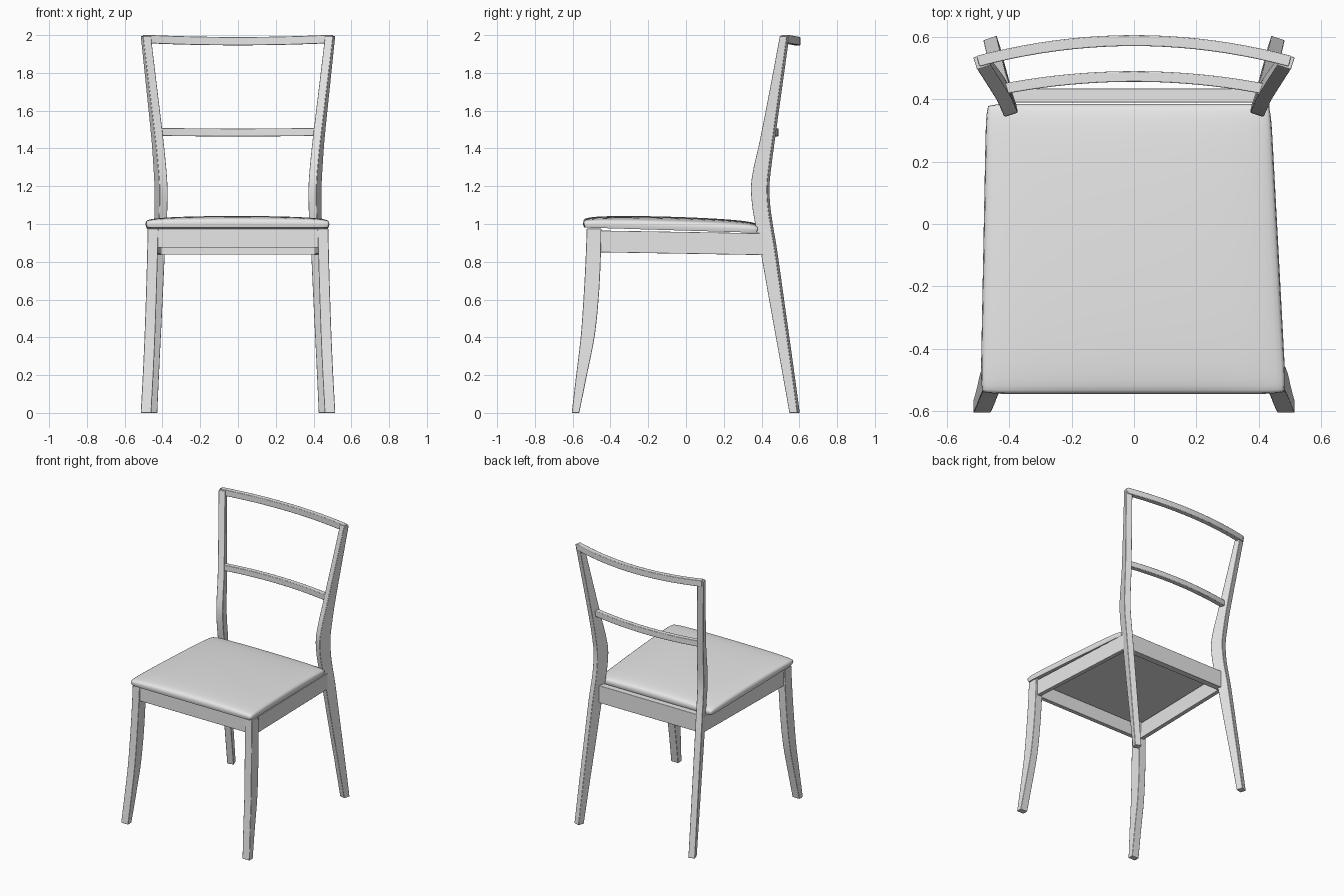
import bpy
import bmesh
import math
from mathutils import Vector

if "Cube" in bpy.data.objects:
    bpy.data.objects.remove(bpy.data.objects["Cube"], do_unlink=True)

grey = bpy.data.materials.new("light grey")
grey.use_nodes = True
grey.diffuse_color = (0.8, 0.8, 0.8, 1)
grey.node_tree.nodes["Principled BSDF"].inputs["Base Color"].default_value = (0.8, 0.8, 0.8, 1)


def finish(bm, name, bevel=0.0, angle=35):
    bmesh.ops.recalc_face_normals(bm, faces=bm.faces)
    mesh = bpy.data.meshes.new(name)
    bm.to_mesh(mesh)
    bm.free()
    mesh.materials.append(grey)
    obj = bpy.data.objects.new(name, mesh)
    bpy.context.scene.collection.objects.link(obj)
    if bevel:
        mod = obj.modifiers.new("soft edges", "BEVEL")
        mod.width, mod.segments = bevel, 2
        mod.angle_limit = math.radians(50)
    bpy.ops.object.select_all(action="DESELECT")
    obj.select_set(True)
    bpy.context.view_layer.objects.active = obj
    bpy.ops.object.shade_smooth_by_angle(angle=math.radians(angle))
    return obj


def loft(name, sections, bevel=0.003):
    """Skin rectangular sections given as (centre, half side a, half side b)."""
    bm = bmesh.new()
    rings = []
    for c, a, b in sections:
        corners = (c - a - b, c + a - b, c + a + b, c - a + b)
        rings.append([bm.verts.new(p) for p in corners])
    for r, s in zip(rings, rings[1:]):
        for i in range(4):
            j = (i + 1) % 4
            bm.faces.new((r[i], r[j], s[j], s[i]))
    bm.faces.new(rings[0])
    bm.faces.new(rings[-1])
    return finish(bm, name, bevel)


def smooth_path(points, steps=4):
    """Catmull-Rom interpolation through tuples."""
    pts = [points[0], *points, points[-1]]
    out = []
    for k in range(len(points) - 1):
        p0, p1, p2, p3 = pts[k:k + 4]
        for s in range(steps):
            t = s / steps
            out.append(tuple(
                b + 0.5 * t * (c - a + t * (2 * a - 5 * b + 4 * c - d + t * (3 * (b - c) + d - a)))
                for a, b, c, d in zip(p0, p1, p2, p3)))
    return out + [points[-1]]


def leg(name, side, path, width, turn):
    sections = []
    for z, x, y, depth in smooth_path(path):
        across = Vector((side * math.cos(turn), -math.sin(turn), 0)) * width / 2
        along = Vector((side * math.sin(turn), math.cos(turn), 0)) * depth / 2
        sections.append((Vector((side * x, y, z)), across, along))
    loft(name, sections)


def bowed_rail(name, half, y_mid, y_end, z_mid, z_end, depth, height, n=20):
    sections = []
    for i in range(n + 1):
        s = 2 * i / n - 1
        centre = Vector((s * half, y_mid + (y_end - y_mid) * s * s, z_mid + (z_end - z_mid) * s * s))
        slope = 2 * (y_end - y_mid) * s / half
        normal = Vector((-slope, 1, 0)).normalized() * depth / 2
        sections.append((centre, normal, Vector((0, 0, height / 2))))
    loft(name, sections)


def board(name, start, end, thick, height):
    a, b = Vector(start), Vector(end)
    side = Vector((b.y - a.y, a.x - b.x, 0)).normalized() * thick / 2
    up = Vector((0, 0, height / 2))
    loft(name, [(a, side, up), (b, side, up)], 0.002)


# Legs: height, x, y, depth
back_path = [(0, .455, .575, .045), (.28, .444, .531, .057), (.56, .432, .486, .069),
             (.85, .42, .44, .08), (1.0, .411, .413, .085), (1.1, .408, .398, .088),
             (1.2, .408, .393, .09), (1.3, .414, .405, .085), (1.45, .427, .432, .07),
             (1.72, .457, .477, .054), (1.995, .488, .522, .04)]
front_path = [(0, .487, -.585, .04), (.2, .476, -.553, .057), (.4, .467, -.521, .073),
              (.6, .46, -.503, .08), (.8, .454, -.492, .08), (.975, .45, -.487, .077)]
for label, side in (("left", 1), ("right", -1)):
    leg("back_leg_" + label, side, back_path, .045, math.radians(18))
    leg("front_leg_" + label, side, front_path, .056, 0)
    board("side_apron_" + label, (side * .452, -.47, .908), (side * .418, .42, .893), .03, .115)

# Seat rails
board("front_apron", (-.44, -.505, .925), (.44, -.505, .925), .03, .1)
board("back_apron", (-.41, .412, .9), (.41, .412, .9), .045, .125)

# Backrest
bowed_rail("top_rail", .5, .588, .522, 1.968, 1.98, .035, .044)
bowed_rail("lower_slat", .425, .473, .432, 1.485, 1.487, .034, .042)


# Padded seat: tapered, crowned cushion with a flat underside
def base_z(y):
    return .965 - .03 * y


bm = bmesh.new()
bmesh.ops.create_grid(bm, x_segments=28, y_segments=28, size=1)
top_verts = list(bm.verts)
rim = [e for e in bm.edges if e.is_boundary]
low = bmesh.ops.extrude_edge_only(bm, edges=rim)["geom"]
low_verts = [g for g in low if isinstance(g, bmesh.types.BMVert)]
low_edges = [g for g in low if isinstance(g, bmesh.types.BMEdge)]
bmesh.ops.contextual_create(bm, geom=[e for e in low_edges if e.is_boundary])
low_set = set(low_verts)
for v in bm.verts:
    under = v in low_set
    u, w = (math.sin(math.pi / 2 * k) for k in (v.co.x, v.co.y))
    dome = (max(0, 1 - u * u) * max(0, 1 - w * w)) ** .2
    corner = 1 - .015 * abs(u * w) ** 16 - (.012 if under else 0)
    u, w = u * corner, w * corner
    t = (w + 1) / 2
    x_left, x_right = .488 - .05 * t, -.492 + .018 * t
    y = -.08 + .465 * w
    x = (x_left + x_right) / 2 + u * (x_left - x_right) / 2
    v.co = (x, y, base_z(y) + (0 if under else .018 + .053 * dome))
finish(bm, "seat_cushion", angle=60)
